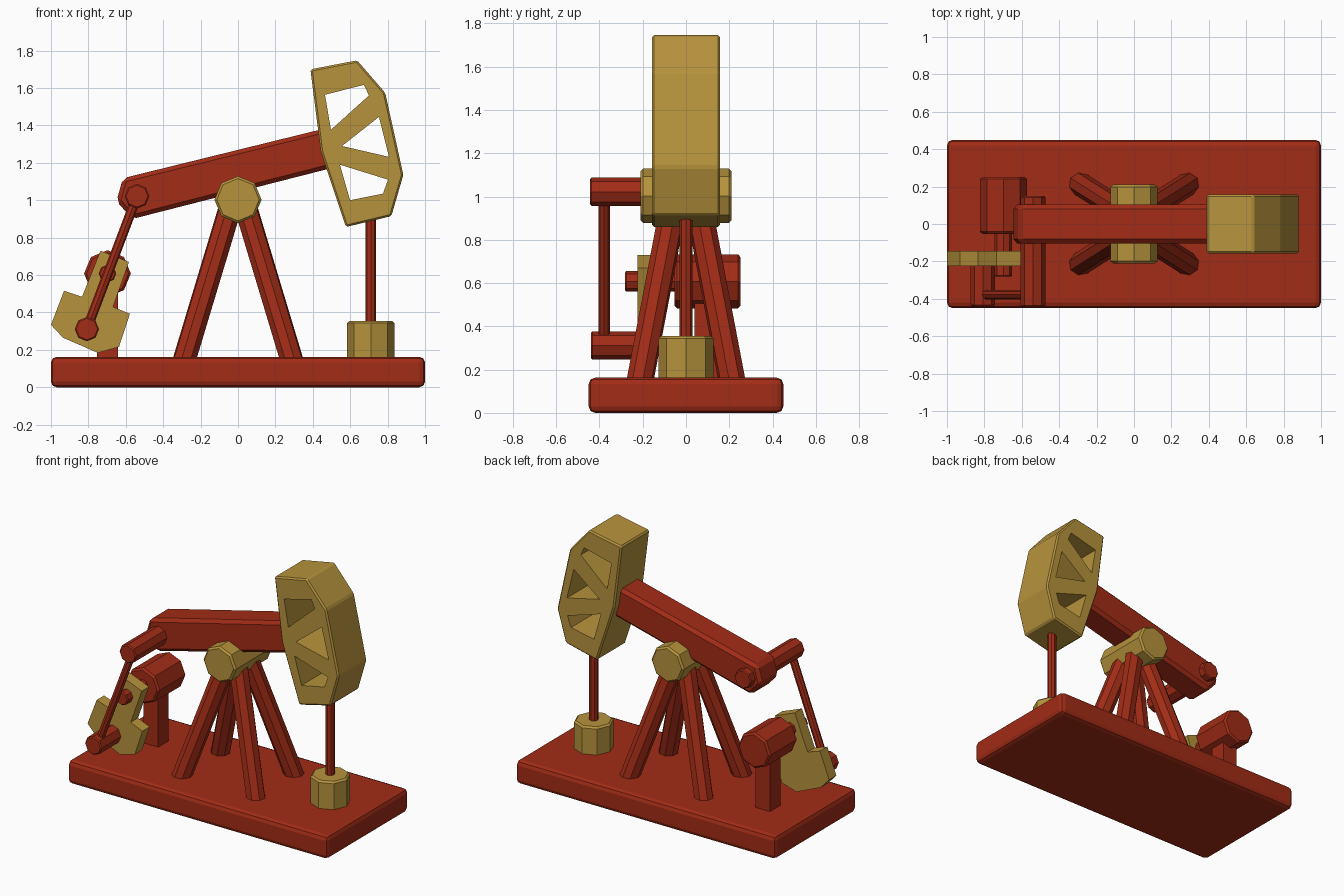
import bpy, bmesh
from mathutils import Vector

if "Cube" in bpy.data.objects:
    bpy.data.objects.remove(bpy.data.objects["Cube"])


def material(name, rgb):
    m = bpy.data.materials.new(name)
    m.diffuse_color = (*rgb, 1)
    m.use_nodes = True
    m.node_tree.nodes["Principled BSDF"].inputs["Base Color"].default_value = m.diffuse_color
    return m


RED = material("red_paint", (0.36, 0.025, 0.008))
GOLD = material("gold_paint", (0.47, 0.29, 0.045))


def finish(name, bm, mat, bevel=0, segments=1):
    bmesh.ops.recalc_face_normals(bm, faces=bm.faces)
    me = bpy.data.meshes.new(name)
    bm.to_mesh(me)
    bm.free()
    ob = bpy.data.objects.new(name, me)
    bpy.context.collection.objects.link(ob)
    if mat:
        me.materials.append(mat)
    if bevel:
        mod = ob.modifiers.new("bevel", 'BEVEL')
        mod.width, mod.segments = bevel, segments
        mod.limit_method = 'ANGLE'
        mod.angle_limit = 1.0
    return ob


def box(name, lo, hi, mat, bevel=0, segments=1):
    bm = bmesh.new()
    bmesh.ops.create_cube(bm, size=1)
    lo, hi = Vector(lo), Vector(hi)
    for v in bm.verts:
        v.co = (lo + hi) / 2 + v.co * (hi - lo)
    return finish(name, bm, mat, bevel, segments)


def bar(name, a, b, r, mat, bevel=0, sides=8):
    """Straight faceted cylinder between two points."""
    a, b = Vector(a), Vector(b)
    bm = bmesh.new()
    bmesh.ops.create_cone(bm, cap_ends=True, segments=sides, radius1=r,
                          radius2=r, depth=(b - a).length)
    rot = (b - a).to_track_quat('Z', 'Y')
    for v in bm.verts:
        v.co = (a + b) / 2 + rot @ v.co
    return finish(name, bm, mat, bevel)


def plate(name, outline, y0, y1, mat, bevel=0):
    """Profile in the xz plane extruded along y."""
    bm = bmesh.new()
    front = [bm.verts.new((x, y0, z)) for x, z in outline]
    back = [bm.verts.new((x, y1, z)) for x, z in outline]
    bm.faces.new(front)
    bm.faces.new(back[::-1])
    n = len(outline)
    for i in range(n):
        j = (i + 1) % n
        bm.faces.new((front[i], back[i], back[j], front[j]))
    return finish(name, bm, mat, bevel)


# Base slab
box("base", (-1, -0.45, 0), (1, 0.45, 0.163), RED, 0.03, 2)

# Splayed support legs and the pivot they carry
for sx in (-1, 1):
    for sy in (-1, 1):
        bar("support_leg", (sx * 0.295, sy * 0.218, 0.12),
            (sx * 0.03, sy * 0.05, 1.0), 0.063, RED)
bar("pivot", (0, -0.21, 1.003), (0, 0.21, 1.003), 0.126, GOLD, 0.012)

# Walking beam
plate("beam", [(-0.615, 1.118), (-0.65, 0.995), (-0.565, 0.9),
               (0.5, 1.172), (0.45, 1.38)], -0.103, 0.103, RED, 0.022)

# Head with three window cut-outs
head = plate("head", [(0.387, 1.7), (0.637, 1.748), (0.787, 1.575),
                      (0.884, 1.136), (0.82, 0.915), (0.577, 0.857),
                      (0.443, 1.26)], -0.157, 0.157, GOLD)
bev = head.modifiers.new("bevel", 'BEVEL')
bev.width, bev.segments, bev.angle_limit = 0.01, 1, 0.35
windows = [
    [(0.465, 1.564), (0.674, 1.617), (0.70, 1.56), (0.497, 1.377)],
    [(0.754, 1.446), (0.807, 1.232), (0.556, 1.29)],
    [(0.545, 1.19), (0.802, 1.11), (0.775, 1.035), (0.599, 1.0)],
]
for w in windows:
    cutter = plate("window_cutter", w, -0.3, 0.3, None)
    cutter.hide_render = True
    cutter.hide_viewport = True
    cut = head.modifiers.new("window", 'BOOLEAN')
    cut.operation, cut.solver, cut.object = 'DIFFERENCE', 'EXACT', cutter

# Well rod and wellhead
bar("well_rod", (0.71, 0, 0.3), (0.71, 0, 0.95), 0.029, RED)
bar("wellhead", (0.71, 0, 0.12), (0.71, 0, 0.355), 0.127, GOLD, 0.012)

# Motor on its post, with the crank shaft
box("motor_post", (-0.755, 0.04, 0.1), (-0.642, 0.155, 0.6), RED)
bar("motor", (-0.698, -0.053, 0.608), (-0.698, 0.252, 0.608), 0.125, RED, 0.012)
bar("crank_shaft", (-0.698, -0.282, 0.608), (-0.698, 0, 0.608), 0.047, RED, 0.006)

# Counterweight crank
plate("counterweight", [(-0.735, 0.73), (-0.583, 0.67), (-0.668, 0.43),
                        (-0.578, 0.393), (-0.636, 0.216), (-0.749, 0.184),
                        (-0.936, 0.265), (-1.0, 0.334), (-0.93, 0.516),
                        (-0.834, 0.484)], -0.225, -0.145, GOLD)

# Crank pin, connecting rod and beam pin
bar("crank_pin", (-0.808, -0.44, 0.311), (-0.808, -0.18, 0.311), 0.065, RED, 0.007)
bar("connecting_rod", (-0.808, -0.378, 0.311), (-0.54, -0.378, 1.022), 0.026, RED)
bar("beam_pin", (-0.54, -0.443, 1.022), (-0.54, 0.15, 1.022), 0.066, RED, 0.007)
